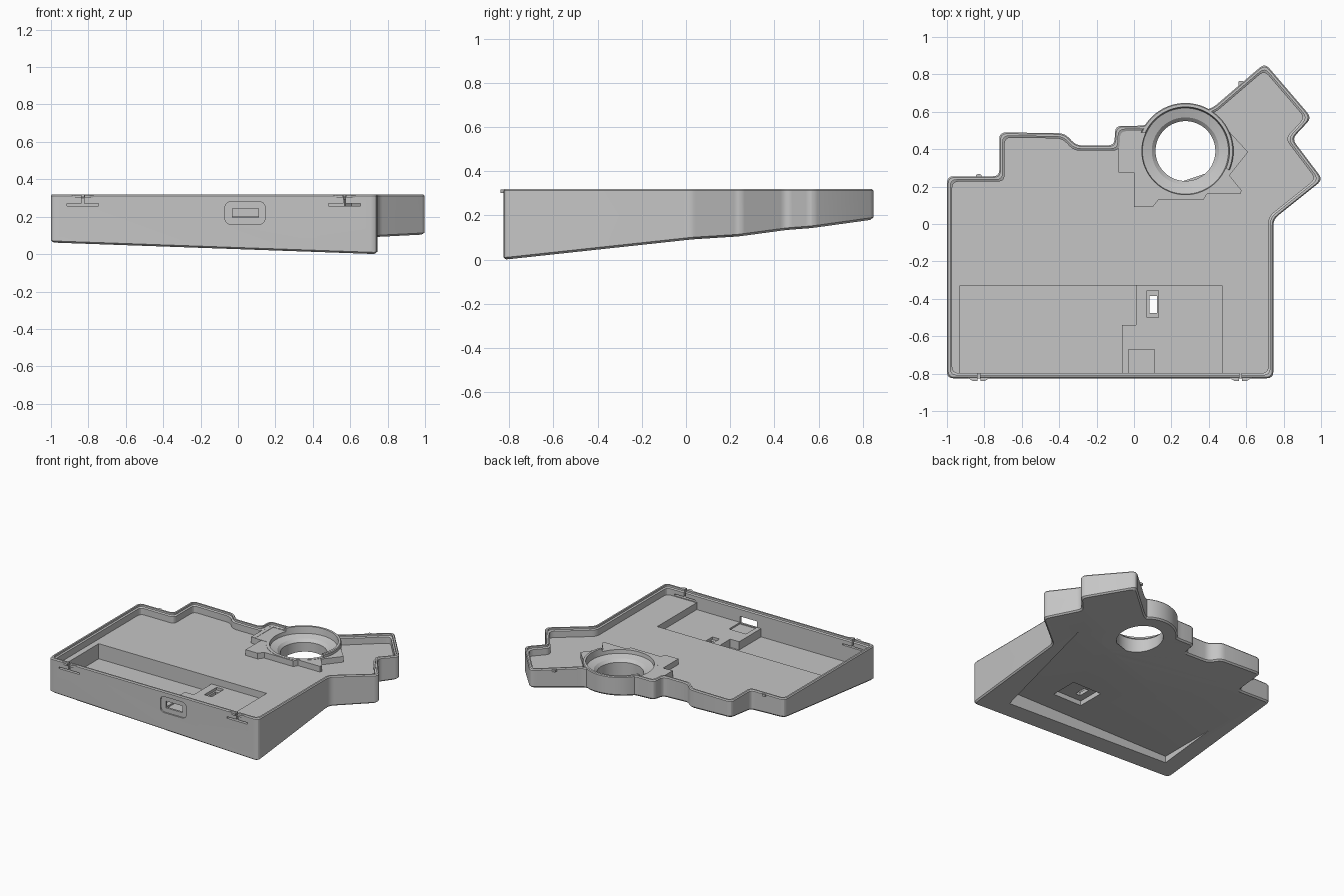
import bpy, bmesh, math
from mathutils import Vector

cube = bpy.data.objects.get("Cube")
if cube:
    bpy.data.objects.remove(cube)

grey = bpy.data.materials.new("plain grey")
grey.use_nodes = True
grey.diffuse_color = (0.56, 0.56, 0.56, 1)
grey.node_tree.nodes["Principled BSDF"].inputs["Base Color"].default_value = (0.56, 0.56, 0.56, 1)

TOP, FLOOR = 0.32, 0.252


def underside(x, y):
    """Height of the tilted bottom plane."""
    return (0.73 - x) * 0.0355 + (y + 0.82) * 0.108


def above_underside(x, y):
    return underside(x, y) + 0.01


def inset(points, d):
    """Offset an anticlockwise polygon inward with mitred corners."""
    result = []
    for i, p in enumerate(points):
        p = Vector(p)
        a = (p - Vector(points[i - 1])).normalized()
        b = (Vector(points[(i + 1) % len(points)]) - p).normalized()
        na, nb = Vector((-a.y, a.x)), Vector((-b.y, b.x))
        result.append(p + (na + nb) * d / (1 + na.dot(nb)))
    return result


def rounded(points, reach=0.035, steps=4):
    """Replace each corner with a short curve."""
    result = []
    for i, p in enumerate(points):
        p = Vector(p)
        before = Vector(points[i - 1]) - p
        after = Vector(points[(i + 1) % len(points)]) - p
        a = p + before.normalized() * min(reach, before.length * 0.45)
        b = p + after.normalized() * min(reach, after.length * 0.45)
        for k in range(steps + 1):
            t = k / steps
            result.append(a * (1 - t) ** 2 + p * 2 * t * (1 - t) + b * t * t)
    return result


def circle(radius, n=64):
    return [(0.275 + radius * math.cos(i * math.tau / n),
             0.39 + radius * math.sin(i * math.tau / n)) for i in range(n)]


def rect(x0, x1, y0, y1):
    return [(x0, y0), (x1, y0), (x1, y1), (x0, y1)]


def solid(name, layers):
    """Skin a stack of (polygon, height) layers and cap both ends."""
    bm = bmesh.new()
    rings = []
    for points, z in layers:
        rings.append([bm.verts.new((x, y, z(x, y) if callable(z) else z)) for x, y in points])
    bm.faces.new(rings[0])
    bm.faces.new(rings[-1])
    n = len(rings[0])
    for low, high in zip(rings, rings[1:]):
        for i in range(n):
            j = (i + 1) % n
            bm.faces.new((low[i], low[j], high[j], high[i]))
    bmesh.ops.recalc_face_normals(bm, faces=bm.faces)
    mesh = bpy.data.meshes.new(name)
    bm.to_mesh(mesh)
    bm.free()
    mesh.materials.append(grey)
    obj = bpy.data.objects.new(name, mesh)
    bpy.context.collection.objects.link(obj)
    return obj


def prism(name, points, z0, z1):
    return solid(name, [(points, z0), (points, z1)])


def combine(target, other, operation):
    mod = target.modifiers.new(operation, "BOOLEAN")
    mod.operation, mod.solver, mod.object = operation, "EXACT", other
    bpy.context.view_layer.objects.active = target
    bpy.ops.object.modifier_apply(modifier=mod.name)
    bpy.data.objects.remove(other)


# Case body with chamfered rim and tilted underside
outline = [(-1, -0.825), (0.745, -0.825), (0.745, 0.025), (1.01, 0.237), (0.845, 0.455),
           (0.95, 0.568), (0.70, 0.86), (0.42, 0.62), (0.045, 0.525), (-0.1, 0.525),
           (-0.105, 0.42), (-0.31, 0.42), (-0.37, 0.485), (-0.72, 0.49),
           (-0.72, 0.255), (-1, 0.255)]


def shell(d):
    return rounded(inset(outline, d))


case = solid("case", [(shell(0.01), underside), (shell(0), above_underside),
                      (shell(0), TOP - 0.008), (shell(0.006), TOP)])

# Open tray with a small ledge near the rim
tray = solid("tray_cutter", [(shell(0.028), FLOOR), (shell(0.028), 0.3),
                             (shell(0.018), 0.306), (shell(0.018), 0.4)])
combine(case, tray, "DIFFERENCE")

# Raised plinth, side block and round collar
plinth = [(0.0, 0.09), (0.1, 0.09), (0.13, 0.128), (0.37, 0.128), (0.39, 0.16), (0.57, 0.16),
          (0.575, 0.18), (0.51, 0.26), (0.61, 0.385), (0.42, 0.59), (0.2, 0.5), (0.0, 0.4)]
combine(case, prism("plinth", plinth, 0.23, 0.295), "UNION")
combine(case, prism("side_block", rect(-0.083, 0.062, 0.275, 0.502), 0.24, 0.299), "UNION")
collar = solid("collar", [(circle(0.247), underside), (circle(0.257), above_underside),
                          (circle(0.257), TOP - 0.006), (circle(0.252), TOP)])
combine(case, collar, "UNION")

# Stepped bowl and bore; the collar rim stands only on the outer side
bowl = solid("bowl_cutter", [(circle(0.16), 0.13), (circle(0.16), 0.235), (circle(0.18), 0.255),
                             (circle(0.23), 0.27), (circle(0.246), 0.4)])
combine(case, bowl, "DIFFERENCE")
inner_side = [(-0.05, 0.05), (0.68, 0.05), (0.62, 0.24), (0.05, 0.49), (-0.05, 0.49)]
combine(case, prism("cutter", inner_side, 0.297, 0.4), "DIFFERENCE")

# Pockets in the tray floor, underside hollow and button slot
cuts = [
    (rect(-0.93, 0.47, -0.8, -0.33), 0.2, 0.26),
    ([(-0.93, -0.8), (-0.065, -0.8), (-0.065, -0.54), (0.01, -0.54), (0.01, -0.33), (-0.93, -0.33)],
     0.138, 0.26),
    (rect(-0.03, 0.11, -0.8, -0.67), 0.188, 0.26),
    (rect(0.07, 0.13, -0.5, -0.355), 0.18, 0.26),
    (rect(0.082, 0.122, -0.475, -0.385), -0.1, 0.26),
    ([(-0.86, -0.69), (0.53, -0.69), (0.69, 0.22), (0.69, 0.4), (-0.86, 0.4)], -0.1, 0.12),
    (rect(0.03, 0.27, -0.53, -0.32), -0.1, 0.155),
]
# Front port opening
cuts += [(rect(-0.03, 0.11, -0.9, -0.75), 0.195, 0.245)]
# Latch slits in the front wall
latches = (-0.83, 0.57)
cuts += [(rect(x - 0.085, x + 0.085, -0.9, -0.78), 0.258, 0.27) for x in latches]
cuts += [(rect(x - 0.006, x + 0.006, -0.9, -0.78), 0.268, 0.4) for x in latches]
for points, z0, z1 in cuts:
    combine(case, prism("cutter", points, z0, z1), "DIFFERENCE")

# Shallow surround of the front port
port = rounded(rect(-0.07, 0.145, 0.16, 0.28))
surround = prism("surround_cutter", port, 0, 0.1)
for v in surround.data.vertices:
    v.co = (v.co.x, -0.815 - v.co.z, v.co.y)
combine(case, surround, "DIFFERENCE")

# Latch tongues on the front, pegs on the back
parts = [case]
for x in latches:
    for side in (-1, 1):
        tongue = [(x + side * a, b) for a, b in
                  ((0.008, -0.81), (0.008, -0.84), (0.035, -0.838), (0.06, -0.822), (0.062, -0.81))]
        parts.append(prism("latch_tongue", tongue, 0.302, 0.317))
for x, y in ((-0.83, 0.252), (0.572, 0.75)):
    parts.append(prism("back_peg", rounded(rect(x - 0.014, x + 0.014, y - 0.015, y + 0.014), 0.008),
                       0.30, 0.316))

for obj in parts:
    bpy.ops.object.select_all(action="DESELECT")
    obj.select_set(True)
    bpy.context.view_layer.objects.active = obj
    bpy.ops.object.shade_smooth_by_angle(angle=math.radians(25))
